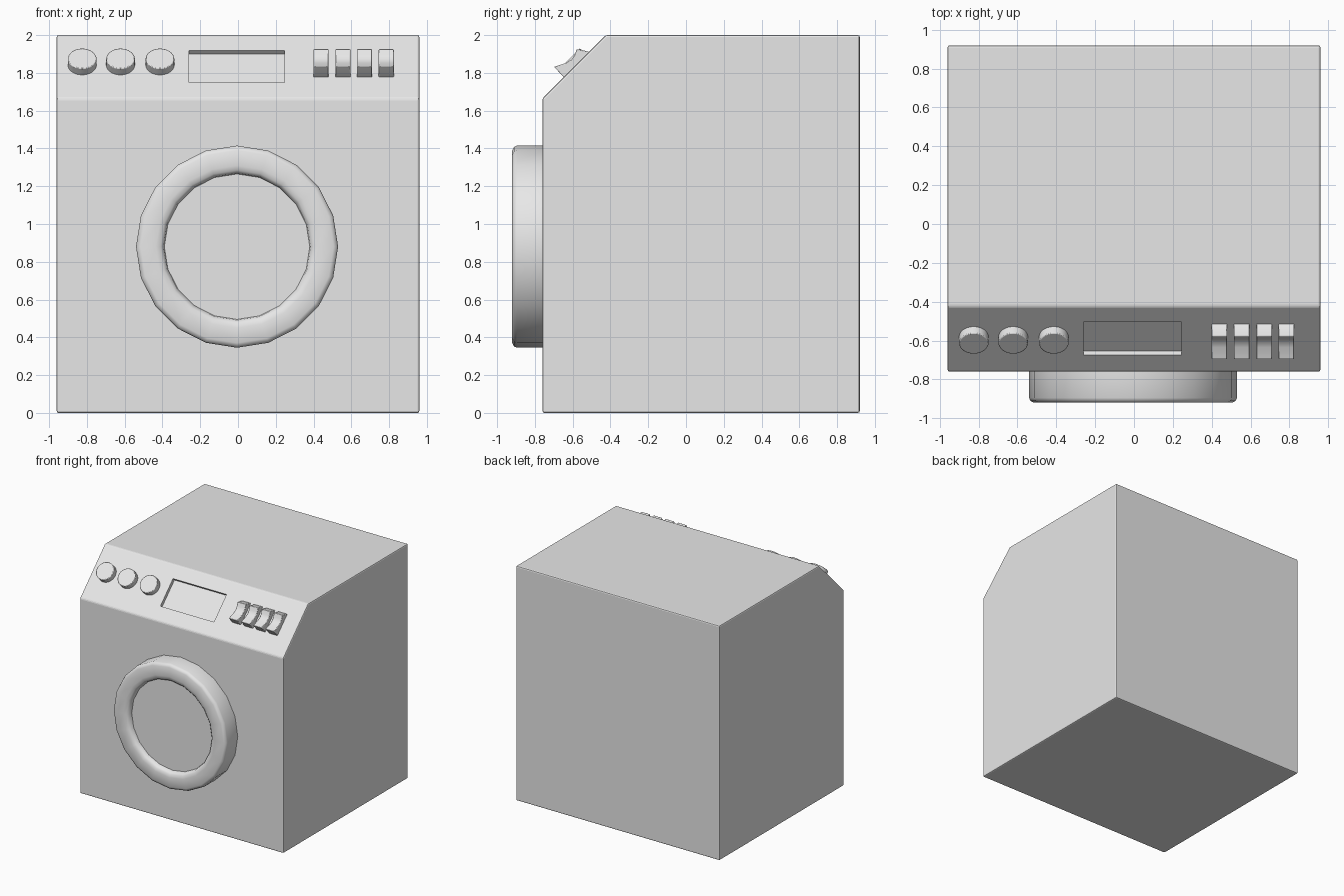
import bpy, bmesh, math
from mathutils import Matrix, Vector

if "Cube" in bpy.data.objects:
    bpy.data.objects.remove(bpy.data.objects["Cube"], do_unlink=True)

grey = bpy.data.materials.new("light grey enamel")
grey.use_nodes = True
grey.diffuse_color = (0.8, 0.8, 0.8, 1)
grey.node_tree.nodes["Principled BSDF"].inputs["Base Color"].default_value = (0.8, 0.8, 0.8, 1)

PANEL_OFFSET = 2.425                       # control panel plane: z = y + offset
TILT = Matrix.Rotation(math.radians(45), 4, 'X')


def finish(name, bm):
    bmesh.ops.recalc_face_normals(bm, faces=bm.faces)
    mesh = bpy.data.meshes.new(name)
    bm.to_mesh(mesh)
    bm.free()
    obj = bpy.data.objects.new(name, mesh)
    mesh.materials.append(grey)
    bpy.context.collection.objects.link(obj)
    return obj


def smooth(obj, angle=35):
    bpy.ops.object.select_all(action='DESELECT')
    obj.select_set(True)
    bpy.context.view_layer.objects.active = obj
    bpy.ops.object.shade_smooth_by_angle(angle=math.radians(angle))


def bevel(obj, width, segments=2):
    mod = obj.modifiers.new("soft edges", 'BEVEL')
    mod.width, mod.segments = width, segments
    mod.limit_method = 'ANGLE'
    mod.angle_limit = math.radians(30)


def extrude_side_profile(name, points, x0, x1):
    """Extrude a (y, z) outline along x."""
    bm = bmesh.new()
    face = bm.faces.new([bm.verts.new((x0, y, z)) for y, z in points])
    new = bmesh.ops.extrude_face_region(bm, geom=[face])["geom"]
    bmesh.ops.translate(bm, vec=(x1 - x0, 0, 0),
                        verts=[v for v in new if isinstance(v, bmesh.types.BMVert)])
    return finish(name, bm)


def on_panel(x, z):
    """Matrix whose z axis points out of the sloping panel."""
    return Matrix.Translation((x, z - PANEL_OFFSET, z)) @ TILT


# Cabinet with a sloping control panel
cabinet = extrude_side_profile("cabinet", [
    (-0.76, 0), (0.92, 0), (0.92, 2), (-0.425, 2), (-0.76, 1.665)], -0.96, 0.96)
bevel(cabinet, 0.01)

# Recessed display, cut into the panel
bm = bmesh.new()
bmesh.ops.create_cube(bm, size=1, matrix=on_panel(-0.007, 1.835) @ Matrix.Diagonal((0.505, 0.24, 0.056, 1)))
cutter = finish("display_cutter", bm)
cutter.hide_render = True
cut = cabinet.modifiers.new("display recess", 'BOOLEAN')
cut.operation, cut.solver, cut.object = 'DIFFERENCE', 'EXACT', cutter
bpy.context.view_layer.objects.active = cabinet
for mod in list(cabinet.modifiers):
    bpy.ops.object.modifier_apply(modifier=mod.name)
bpy.data.objects.remove(cutter, do_unlink=True)

# Round door: rim profile (radius, y) spun about the y axis, closed by the glass
SIDES = 20
CENTRE = Vector((-0.005, 0, 0.88))
rim = [(0.535, -0.75), (0.535, -0.895), (0.528, -0.911), (0.51, -0.92),
       (0.43, -0.92), (0.405, -0.914), (0.39, -0.9), (0.385, -0.875)]
bm = bmesh.new()
rings = []
for radius, y in rim:
    rings.append([bm.verts.new(CENTRE + Vector((radius * math.sin(a), y, radius * math.cos(a))))
                  for a in (math.tau * i / SIDES for i in range(SIDES))])
for a, b in zip(rings, rings[1:]):
    for i in range(SIDES):
        j = (i + 1) % SIDES
        bm.faces.new((a[i], a[j], b[j], b[i]))
bm.faces.new(rings[0])
bm.faces.new(rings[-1])
smooth(finish("door", bm), 40)

# Three dials
for number, x in enumerate((-0.825, -0.622, -0.413), 1):
    bm = bmesh.new()
    bmesh.ops.create_cone(bm, cap_ends=True, segments=32, radius1=0.076, radius2=0.076,
                          depth=0.068, matrix=on_panel(x, 1.843) @ Matrix.Translation((0, 0, 0.014)))
    dial = finish(f"dial_{number}", bm)
    bevel(dial, 0.005)
    smooth(dial)

# Four rocker switches
rocker = [(-0.625, 1.76), (-0.65, 1.78), (-0.698, 1.832), (-0.635, 1.853), (-0.603, 1.872),
          (-0.59, 1.895), (-0.578, 1.926), (-0.52, 1.914), (-0.5, 1.9)]
for number in range(4):
    x = 0.4 + 0.115 * number
    switch = extrude_side_profile(f"rocker_switch_{number + 1}", rocker, x, x + 0.08)
    bevel(switch, 0.004)
    smooth(switch)
